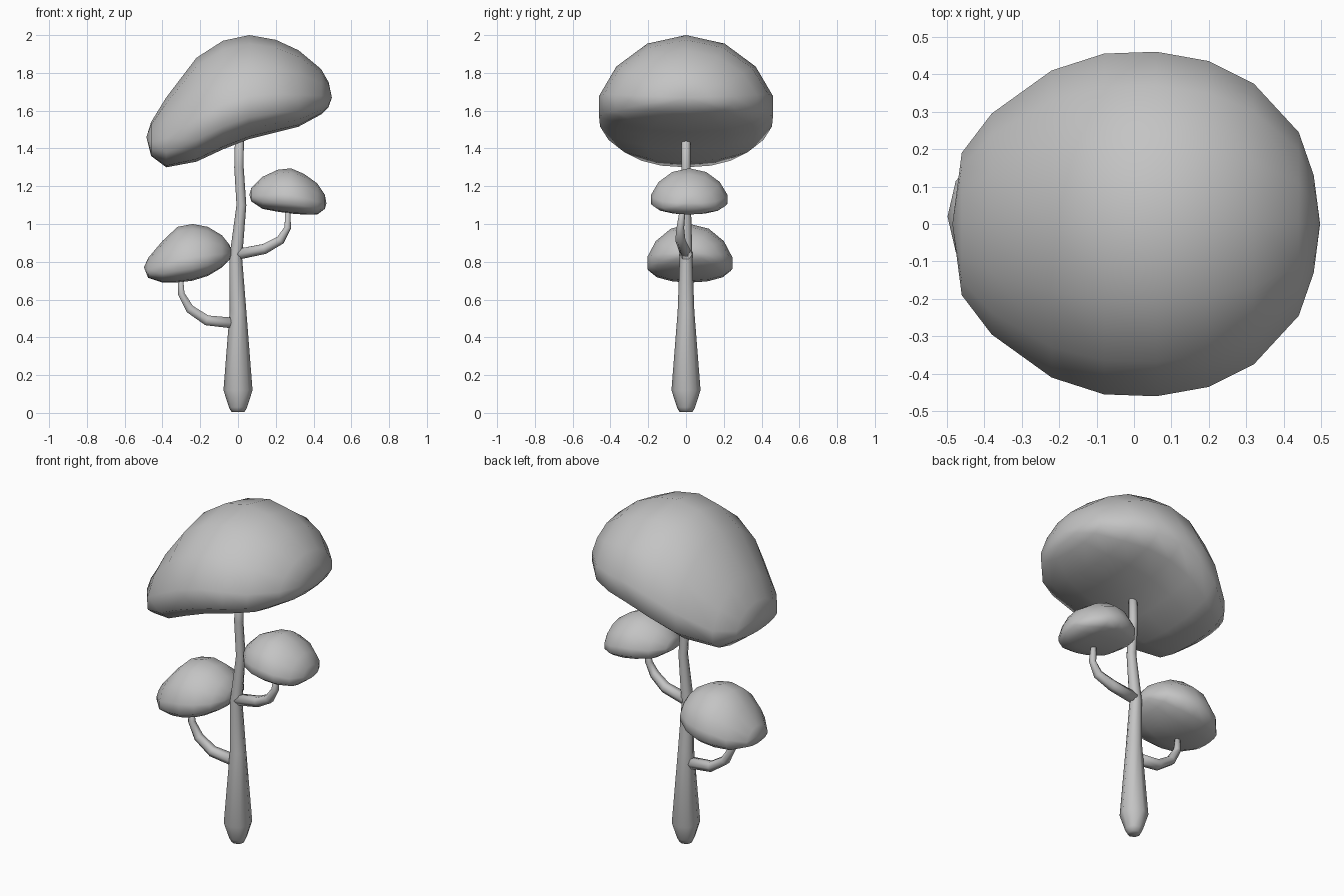
import bpy, bmesh, math
from mathutils import Vector

cube = bpy.data.objects.get("Cube")
if cube:
    bpy.data.objects.remove(cube, do_unlink=True)

grey = bpy.data.materials.new("plain grey")
grey.use_nodes = True
colour = (0.55, 0.55, 0.55, 1)
grey.diffuse_color = colour
grey.node_tree.nodes["Principled BSDF"].inputs["Base Color"].default_value = colour


def loft(name, rings, start, end):
    """Skin a stack of rings and close it with a point at each end."""
    bm = bmesh.new()
    loops = [[bm.verts.new(p) for p in ring] for ring in rings]
    first, last = bm.verts.new(start), bm.verts.new(end)
    n = len(loops[0])
    for i in range(n):
        j = (i + 1) % n
        bm.faces.new((first, loops[0][j], loops[0][i]))
        bm.faces.new((last, loops[-1][i], loops[-1][j]))
        for a, b in zip(loops, loops[1:]):
            bm.faces.new((a[i], a[j], b[j], b[i]))
    bmesh.ops.recalc_face_normals(bm, faces=bm.faces)
    mesh = bpy.data.meshes.new(name)
    bm.to_mesh(mesh)
    bm.free()
    mesh.materials.append(grey)
    mesh.shade_smooth()
    obj = bpy.data.objects.new(name, mesh)
    bpy.context.collection.objects.link(obj)


def crown(name, start, stations, end, y, belly=0.3, sides=14):
    """Domed cap with a flatter belly, from sections along x: (x, bottom, top, half width)."""
    rings = []
    for x, low, high, half in stations:
        mid = low + (high - low) * belly
        ring = []
        for k in range(sides):
            a = math.tau * (k + 0.5) / sides
            c, w = math.cos(a) / math.cos(math.pi / sides), math.sin(a)
            if w > 0:
                z = mid + (high - mid) * w ** 1.2
            else:
                z = mid - (mid - low) * (-w) ** 0.8
            ring.append((x, y + half * c, z))
        rings.append(ring)
    loft(name, rings, (start[0], y, start[1]), (end[0], y, end[1]))


def tube(name, path, sides):
    """Tapered limb along points (x, y, z, radius)."""
    pts = [Vector(p[:3]) for p in path]
    rings = []
    for i, p in enumerate(pts):
        d = (pts[min(i + 1, len(pts) - 1)] - pts[max(i - 1, 0)]).normalized()
        side = Vector((0, 1, 0))
        side = (side - d * side.dot(d)).normalized()
        up = d.cross(side)
        rings.append([p + path[i][3] * (side * math.cos(math.tau * k / sides)
                                        + up * math.sin(math.tau * k / sides))
                      for k in range(sides)])
    loft(name, rings, pts[0], pts[-1])


# Trunk and the two upturned branches
tube("trunk", [(0, 0, 0.005, 0.035), (0, 0, 0.03, 0.048), (0, 0, 0.12, 0.077), (0, 0, 0.54, 0.044),
               (-0.012, 0, 0.82, 0.034), (0.018, 0, 1.1, 0.026),
               (0.005, 0, 1.3, 0.025), (0.008, 0, 1.5, 0.023)], 8)
tube("right_branch", [(-0.02, 0, 0.475, 0.033), (-0.165, 0, 0.49, 0.031), (-0.255, 0, 0.55, 0.027),
                      (-0.3, 0, 0.63, 0.02), (-0.305, 0, 0.74, 0.014)], 6)
tube("left_branch", [(0, 0, 0.84, 0.033), (0.14, -0.01, 0.868, 0.031), (0.225, -0.03, 0.915, 0.027),
                     (0.263, -0.03, 0.98, 0.02), (0.265, -0.015, 1.1, 0.014)], 6)

# Large tilted crown
crown("top_crown", (-0.485, 1.46),
      [(-0.46, 1.36, 1.54, 0.19), (-0.38, 1.3, 1.67, 0.295), (-0.22, 1.33, 1.88, 0.41),
       (-0.08, 1.395, 1.97, 0.455), (0.06, 1.45, 2.0, 0.46), (0.2, 1.485, 1.975, 0.435),
       (0.32, 1.515, 1.92, 0.375), (0.44, 1.58, 1.82, 0.245), (0.48, 1.62, 1.75, 0.13)],
      (0.497, 1.67), 0)

# Two small crowns
crown("right_crown", (-0.498, 0.77),
      [(-0.476, 0.715, 0.82, 0.095), (-0.4, 0.69, 0.91, 0.18), (-0.32, 0.69, 0.985, 0.217),
       (-0.24, 0.7, 1.0, 0.225), (-0.16, 0.725, 0.985, 0.205), (-0.085, 0.77, 0.94, 0.155),
       (-0.045, 0.81, 0.89, 0.08)], (-0.03, 0.85), 0.02)
crown("left_crown", (0.06, 1.155),
      [(0.07, 1.12, 1.19, 0.07), (0.13, 1.08, 1.25, 0.145), (0.21, 1.065, 1.287, 0.19),
       (0.28, 1.055, 1.295, 0.202), (0.35, 1.05, 1.265, 0.19), (0.42, 1.05, 1.215, 0.14),
       (0.46, 1.08, 1.155, 0.07)], (0.468, 1.11), 0.017)
